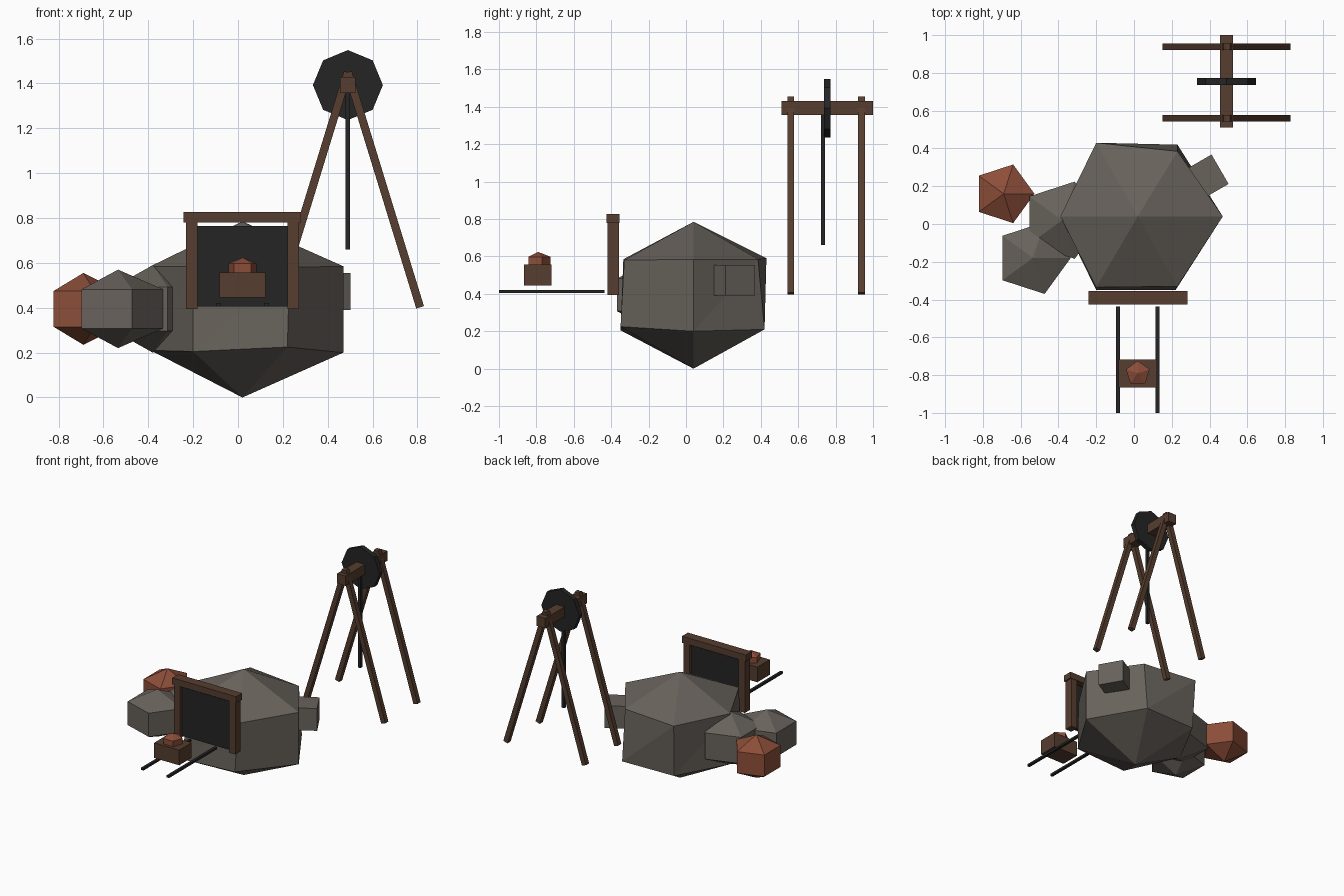
import bpy, math
from mathutils import Vector

if "Cube" in bpy.data.objects:
    bpy.data.objects.remove(bpy.data.objects["Cube"])


def material(name, rgb):
    m = bpy.data.materials.new(name)
    m.diffuse_color = (*rgb, 1)
    m.use_nodes = True
    m.node_tree.nodes["Principled BSDF"].inputs["Base Color"].default_value = m.diffuse_color
    return m


STONE = material("grey stone", (0.138, 0.122, 0.105))
WOOD = material("brown timber", (0.092, 0.047, 0.028))
IRON = material("dark iron", (0.018, 0.018, 0.018))
ORE = material("rust ore", (0.26, 0.075, 0.04))


def mesh_object(name, verts, faces, mat):
    me = bpy.data.meshes.new(name)
    me.from_pydata(verts, [], faces)
    me.materials.append(mat)
    ob = bpy.data.objects.new(name, me)
    bpy.context.collection.objects.link(ob)
    return ob


def box(name, lo, hi, mat, turn=0):
    lo, hi = Vector(lo), Vector(hi)
    h = (hi - lo) / 2
    verts = [(x * h.x, y * h.y, z * h.z) for x in (-1, 1) for y in (-1, 1) for z in (-1, 1)]
    faces = [(0, 1, 3, 2), (4, 6, 7, 5), (0, 4, 5, 1), (2, 3, 7, 6), (0, 2, 6, 4), (1, 5, 7, 3)]
    ob = mesh_object(name, verts, faces, mat)
    ob.location = (lo + hi) / 2
    ob.rotation_euler.z = math.radians(turn)
    return ob


def boulder(name, low, high, bottom, top, mat):
    """Two vertex rings closed by a bottom and a top point."""
    n = len(low)
    verts = low + high + [bottom, top]
    faces = []
    for i in range(n):
        j = (i + 1) % n
        faces += [(i, j, n + j), (i, n + j, n + i), (j, i, 2 * n), (n + i, n + j, 2 * n + 1)]
    return mesh_object(name, verts, faces, mat)


def small_rock(name, c, r, rz, mat, sides=5, start=0):
    def ring(z):
        return [(c[0] + r * math.cos(start + math.tau * i / sides),
                 c[1] + r * math.sin(start + math.tau * i / sides), z) for i in range(sides)]
    boulder(name, ring(c[2] - rz / 2), ring(c[2] + rz / 2),
            (c[0], c[1], c[2] - rz), (c[0], c[1], c[2] + rz), mat)


# Main boulder, slightly irregular hexagonal rings
boulder("main_boulder",
        [(.47, .04, .20), (.23, .42, .21), (-.19, .41, .21), (-.39, .04, .21), (-.2, -.35, .205), (.22, -.35, .225)],
        [(.47, .04, .585), (.23, .385, .585), (-.2, .43, .59), (-.39, .04, .585), (-.2, -.335, .585), (.23, -.33, .58)],
        (.02, .04, 0), (.02, .04, .785), STONE)

# Spoil rocks and stone block
small_rock("inner_rock", (-.38, .02, .395), .215, .195, STONE)
small_rock("outer_rock", (-.535, -.18, .395), .2, .175, STONE)
small_rock("ore_rock", (-.69, .16, .395), .163, .16, ORE)
box("stone_block", (.305, .185, .39), (.485, .325, .555), STONE, -60)

# Mine entrance
box("entrance_left_post", (-.232, -.42, .395), (-.18, -.358, .78), WOOD)
box("entrance_right_post", (.22, -.42, .395), (.272, -.358, .78), WOOD)
box("entrance_lintel", (-.242, -.425, .78), (.282, -.355, .828), WOOD)
box("entrance_dark", (-.18, -.40, .405), (.22, -.38, .765), IRON)

# Rails and ore cart
for side, x in (("left", -.085), ("right", .125)):
    box(side + "_rail", (x - .01, -1, .405), (x + .01, -.437, .421), IRON)
box("cart", (-.082, -.865, .445), (.123, -.718, .557), WOOD)
small_rock("cart_ore", (.02, -.79, .572), .066, .052, ORE, 5, math.pi / 2)

# Winding frame: two A-shaped pairs of legs
for pair, y in (("front", .56), ("back", .938)):
    for side, s in (("left", -1), ("right", 1)):
        top, foot = Vector((.49, y, 1.45)), Vector((.49 + s * .322, y, .402))
        d = top - foot
        leg = box(pair + "_" + side + "_leg", (-.018, -.018, -d.length / 2), (.018, .018, d.length / 2), WOOD)
        leg.location = (top + foot) / 2
        leg.rotation_euler.y = math.atan2(d.x, d.z)
box("cross_beam", (.455, .51, 1.357), (.525, 1, 1.43), WOOD)

# Eight-sided winding wheel and rope
rim = [(.49 + .156 * math.cos(math.tau * i / 8), y, 1.393 + .156 * math.sin(math.tau * i / 8))
       for y in (.737, .773) for i in range(8)]
mesh_object("winding_wheel", rim,
            [tuple(range(8)), tuple(range(15, 7, -1))]
            + [(i, i + 8, (i + 1) % 8 + 8, (i + 1) % 8) for i in range(8)], IRON)
box("rope", (.48, .722, .66), (.50, .742, 1.36), IRON)
